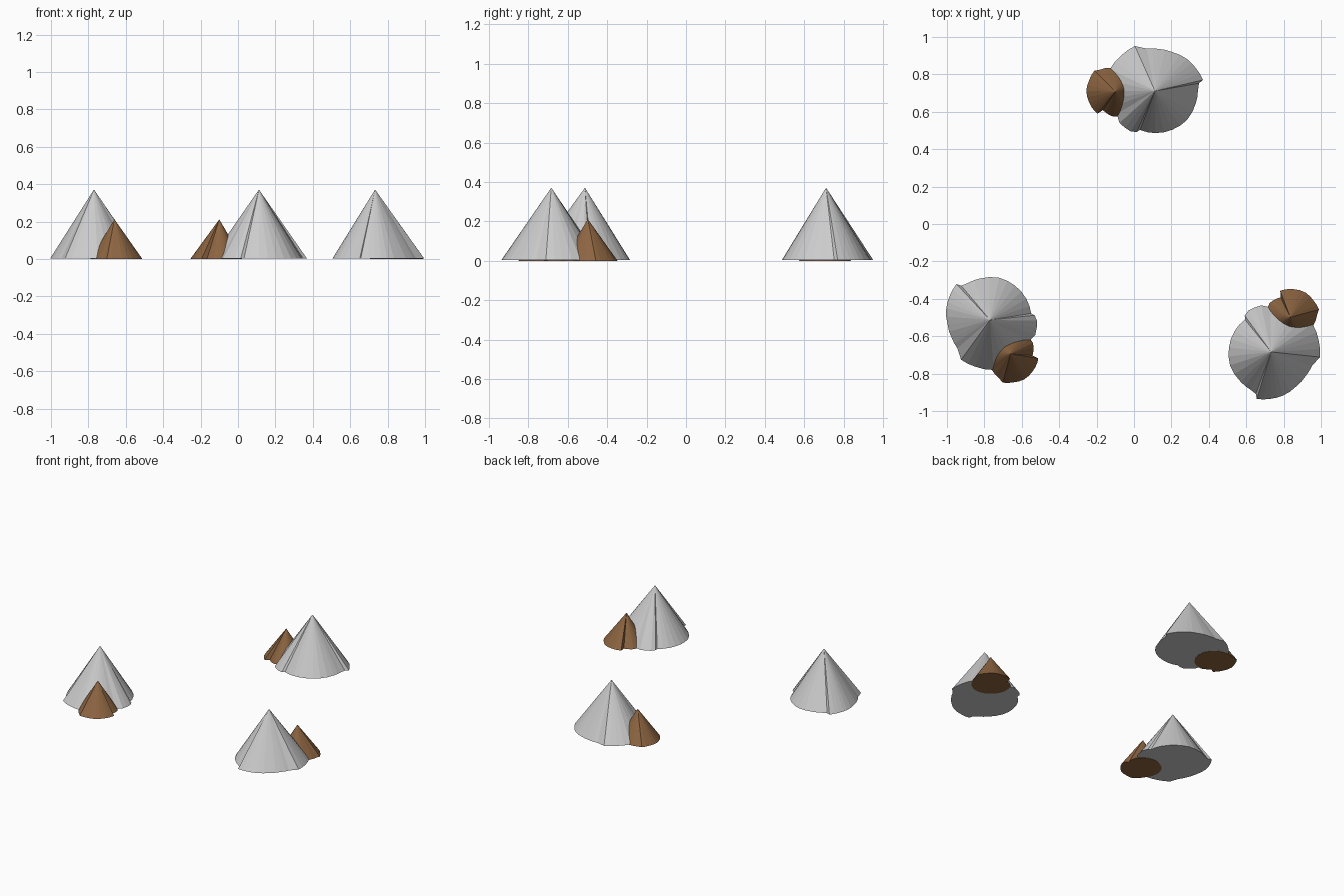
import bpy, bmesh
from math import radians, cos, sin, ceil
from mathutils import Vector, Matrix

cube = bpy.data.objects.get("Cube")
if cube:
    bpy.data.objects.remove(cube, do_unlink=True)


def make_material(name, rgb):
    mat = bpy.data.materials.new(name)
    mat.use_nodes = True
    colour = (*rgb, 1.0)
    mat.diffuse_color = colour
    mat.node_tree.nodes["Principled BSDF"].inputs["Base Color"].default_value = colour
    return mat


stone = make_material("pale grey", (0.6, 0.6, 0.6))
earth = make_material("earth brown", (0.266, 0.13, 0.053))

# Uneven rims: (angle in degrees, radius)
LARGE_RIM = [(1, .23), (10, .239), (13, .263), (29, .251), (45, .242), (66, .228),
             (86, .226), (101, .231), (114, .263), (133, .262), (154, .268),
             (180, .255), (211, .238), (222, .255), (239, .252), (246, .24),
             (249, .223), (270, .225), (294, .227), (318, .231), (344, .228)]
SMALL_RIM = [(20, .125), (60, .128), (102, .131), (126, .145), (135, .159),
             (155, .153), (178, .155), (203, .151), (231, .151), (236, .118),
             (266, .134), (310, .128), (345, .122)]


def rim_points(rim, step=13):
    """Split wide gaps between rim points, blending the radius."""
    points = []
    for i, (a0, r0) in enumerate(rim):
        a1, r1 = rim[(i + 1) % len(rim)]
        gap = (a1 - a0) % 360
        count = ceil(gap / step)
        for k in range(count):
            t = k / count
            a, r = radians(a0 + gap * t), r0 + (r1 - r0) * t
            points.append(Vector((r * cos(a), r * sin(a), 0)))
    return points


def make_cone(name, rim, height, mat, location, turn):
    bm = bmesh.new()
    base = [bm.verts.new(p) for p in rim_points(rim)]
    apex = bm.verts.new((0, 0, height))
    middle = bm.verts.new((0, 0, 0))
    for a, b in zip(base, base[1:] + base[:1]):
        bm.faces.new((a, b, apex))
        bm.faces.new((b, a, middle))
    mesh = bpy.data.meshes.new(name)
    bm.to_mesh(mesh)
    bm.free()
    mesh.materials.append(mat)
    obj = bpy.data.objects.new(name, mesh)
    obj.location = location
    obj.rotation_euler.z = radians(turn)
    bpy.context.collection.objects.link(obj)


# Three identical mounds, each turned a third of a circle
for label, x, y, turn in (("back", .112, .711, 0),
                          ("front_right", -.77, -.513, 120),
                          ("front_left", .733, -.684, -120)):
    centre = Vector((x, y, 0))
    offset = Matrix.Rotation(radians(turn), 3, "Z") @ Vector((-.212, -.004, 0))
    make_cone(label + "_large_mound", LARGE_RIM, .368, stone,
              centre + Vector((0, 0, .003)), turn)
    make_cone(label + "_small_mound", SMALL_RIM, .212, earth, centre + offset, turn)
